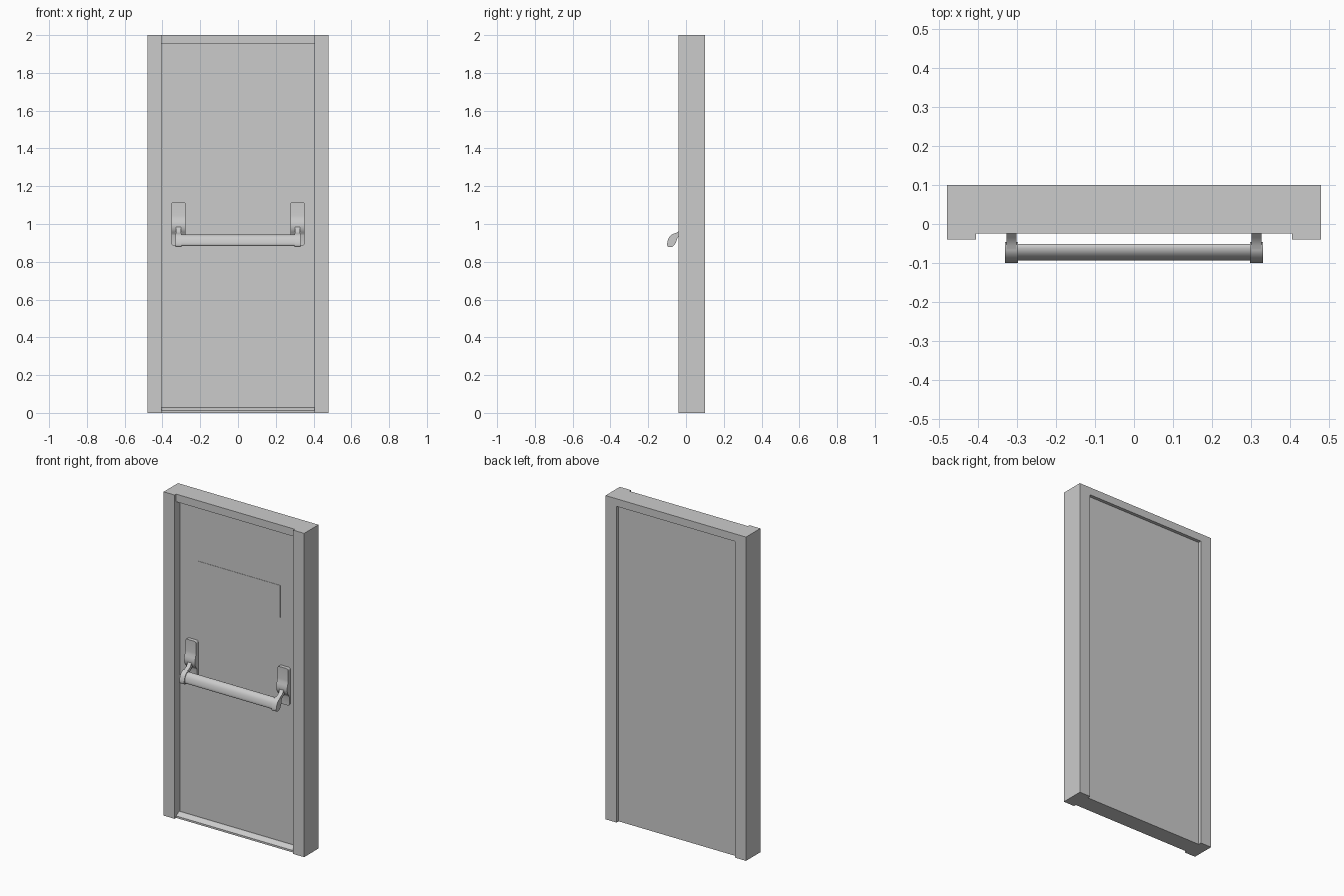
import bpy, bmesh, math
from mathutils import Vector

if "Cube" in bpy.data.objects:
    bpy.data.objects.remove(bpy.data.objects["Cube"])


def finish(name, bm, smooth=False):
    bmesh.ops.recalc_face_normals(bm, faces=bm.faces)
    me = bpy.data.meshes.new(name)
    bm.to_mesh(me)
    bm.free()
    ob = bpy.data.objects.new(name, me)
    bpy.context.collection.objects.link(ob)
    if smooth:
        bpy.ops.object.select_all(action='DESELECT')
        ob.select_set(True)
        bpy.context.view_layer.objects.active = ob
        bpy.ops.object.shade_smooth_by_angle(angle=math.radians(40))
    return ob


def box(name, x0, x1, y0, y1, z0, z1):
    bm = bmesh.new()
    bmesh.ops.create_cube(bm, size=1)
    for v in bm.verts:
        v.co = ((x0 + x1) / 2 + v.co.x * (x1 - x0),
                (y0 + y1) / 2 + v.co.y * (y1 - y0),
                (z0 + z1) / 2 + v.co.z * (z1 - z0))
    return finish(name, bm)


def extrude_x(name, profile, x0, x1, smooth=False, round_corners=0):
    """Extrude a (y, z) profile from x0 to x1."""
    bm = bmesh.new()
    face = bm.faces.new([bm.verts.new((x0, y, z)) for y, z in profile])
    out = bmesh.ops.extrude_face_region(bm, geom=[face])
    for v in out['geom']:
        if isinstance(v, bmesh.types.BMVert):
            v.co.x = x1
    if round_corners:
        # round the four outline corners that run front to back
        zs = [z for _, z in profile]
        edges = [e for e in bm.edges
                 if abs(e.verts[0].co.x - e.verts[1].co.x) < 1e-6
                 and all(abs(v.co.z - z) < 1e-6 for v in e.verts for z in [e.verts[0].co.z])
                 and e.verts[0].co.z in (max(v.co.z for v in bm.verts), min(v.co.z for v in bm.verts))]
        bmesh.ops.bevel(bm, geom=edges, offset=round_corners, segments=4,
                        profile=0.5, affect='EDGES')
    return finish(name, bm, smooth)


def closed_curve(points, steps=4):
    """Smooth closed Catmull-Rom loop through 2D points."""
    pts = [Vector(p) for p in points]
    n, res = len(pts), []
    for i in range(n):
        a, b, c, d = (pts[(i + k) % n] for k in (-1, 0, 1, 2))
        for s in range(steps):
            t = s / steps
            p = 0.5 * (2 * b + (c - a) * t + (2 * a - 5 * b + 4 * c - d) * t ** 2
                       + (3 * b - a - 3 * c + d) * t ** 3)
            res.append((p.x, p.y))
    return res


# Frame
JX, TOP = 0.405, 1.953
for side, s in (("left", -1), ("right", 1)):
    xa, xb = sorted((s * JX, s * 0.48))
    box(f"{side}_jamb", xa, xb, -0.04, 0.10, 0, 2)
box("header", -JX, JX, -0.025, 0.10, TOP, 2)

# Door leaf, sloping threshold and thin plate
box("door_leaf", -JX, JX, 0.01, 0.08, 0, TOP)
extrude_x("threshold", [(0.01, 0), (-0.025, 0), (-0.025, 0.012),
                        (-0.018, 0.018), (0.0, 0.028), (0.01, 0.028)], -JX, JX)
box("door_plate", -0.283, 0.283, 0.008, 0.0101, 1.41, 1.607)

# Push bar brackets: mounting housing with a pivot bulge
housing = [(0.0105, 0.885), (0.0105, 1.117), (-0.013, 1.117), (-0.013, 1.045),
           (-0.015, 1.03), (-0.02, 1.015), (-0.0235, 1.0), (-0.0235, 0.985),
           (-0.020, 0.97), (-0.013, 0.957), (-0.005, 0.948), (-0.002, 0.94),
           (-0.002, 0.885)]
# Lever end cap and neck
leaf = closed_curve([(-0.050, 0.948), (-0.072, 0.946), (-0.090, 0.929), (-0.099, 0.902),
                     (-0.098, 0.883), (-0.085, 0.877), (-0.068, 0.882), (-0.054, 0.901),
                     (-0.046, 0.928)])
neck = [(-0.008, 0.995), (-0.022, 0.985), (-0.036, 0.963), (-0.054, 0.952),
        (-0.072, 0.946), (-0.062, 0.915), (-0.047, 0.922), (-0.036, 0.940),
        (-0.015, 0.957), (-0.006, 0.965)]
for side, s in (("left", -1), ("right", 1)):
    extrude_x(f"{side}_housing", housing, s * 0.315 - 0.037, s * 0.315 + 0.037, True, 0.012)
    extrude_x(f"{side}_lever_end", leaf, s * 0.3145 - 0.0165, s * 0.3145 + 0.0165, True)
    extrude_x(f"{side}_lever_neck", neck, s * 0.3145 - 0.013, s * 0.3145 + 0.013, True)

# Push bar: slimmer version of the end cap outline
cy, cz = -0.071, 0.914
bar = [(cy + (y - cy) * 0.8, cz + (z - cz) * 0.84) for y, z in leaf]
extrude_x("push_bar", bar, -0.30, 0.30, True)
